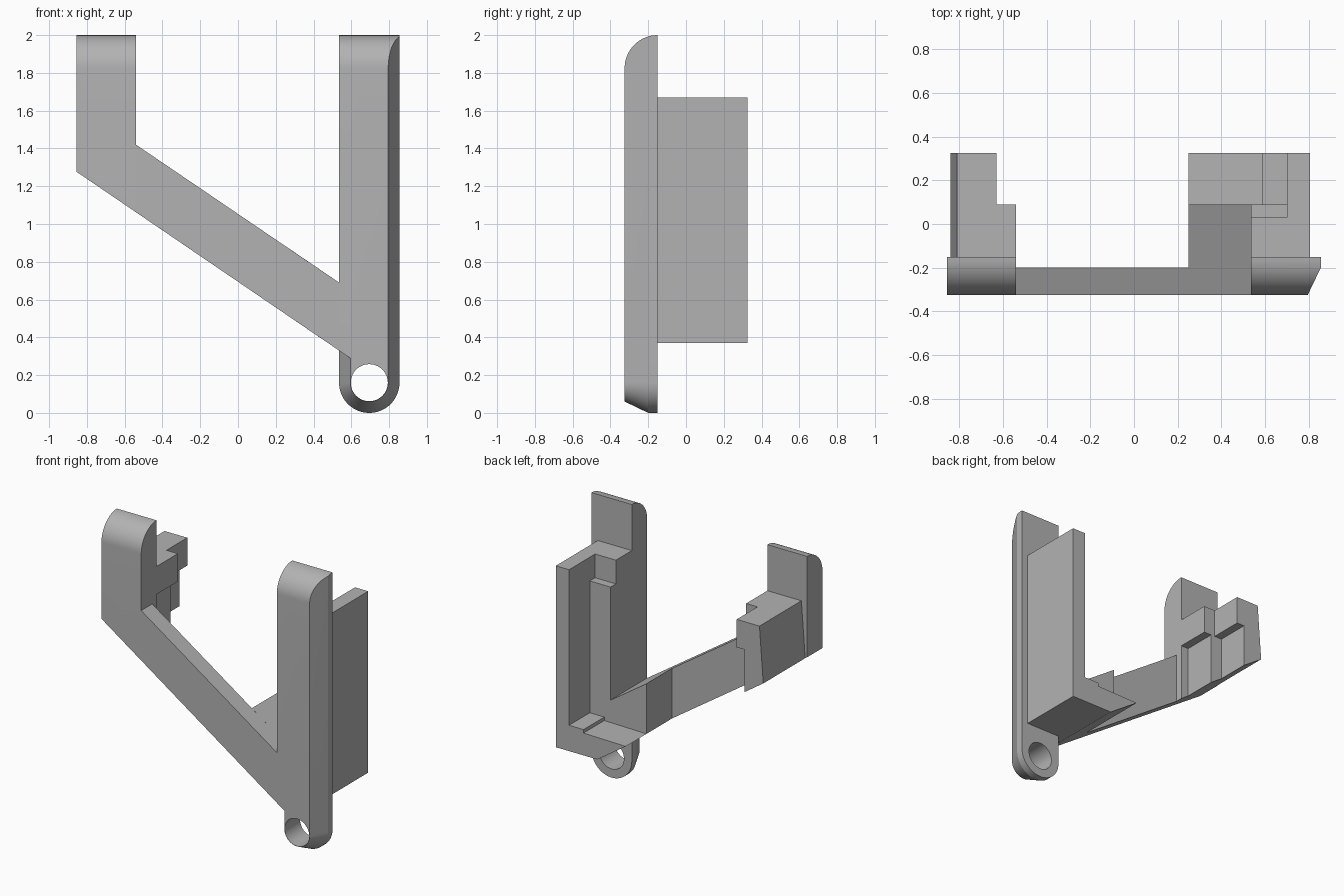
import bpy, bmesh
from math import pi, sin, cos

if "Cube" in bpy.data.objects:
    bpy.data.objects.remove(bpy.data.objects["Cube"], do_unlink=True)

grey = bpy.data.materials.new("plain grey")
grey.use_nodes = True
grey.diffuse_color = (0.45, 0.45, 0.45, 1)
grey.node_tree.nodes["Principled BSDF"].inputs["Base Color"].default_value = grey.diffuse_color

FRONT, CHAMFER, PLATE, BACK = -0.325, -0.2, -0.15, 0.325


def loft(name, rings):
    """Closed solid through matching rings of 3D points."""
    bm = bmesh.new()
    loops = [[bm.verts.new(p) for p in ring] for ring in rings]
    n = len(loops[0])
    for a, b in zip(loops, loops[1:]):
        for i in range(n):
            j = (i + 1) % n
            bm.faces.new((a[i], a[j], b[j], b[i]))
    bm.faces.new(loops[0])
    bm.faces.new(loops[-1])
    bmesh.ops.recalc_face_normals(bm, faces=bm.faces)
    mesh = bpy.data.meshes.new(name)
    bm.to_mesh(mesh)
    bm.free()
    obj = bpy.data.objects.new(name, mesh)
    obj.data.materials.append(grey)
    bpy.context.collection.objects.link(obj)
    return obj


def prism(name, pts, y0, y1):
    """Extrude an x-z outline along y."""
    return loft(name, [[(x, y, z) for x, z in pts] for y in (y0, y1)])


def side_prism(name, pts, x0, x1):
    """Extrude a y-z outline along x."""
    return loft(name, [[(x, y, z) for y, z in pts] for x in (x0, x1)])


def cut(obj, tool, mode):
    mod = obj.modifiers.new("cut", "BOOLEAN")
    mod.operation, mod.object, mod.solver = mode, tool, "EXACT"
    bpy.context.view_layer.objects.active = obj
    bpy.ops.object.modifier_apply(modifier=mod.name)
    bpy.data.objects.remove(tool, do_unlink=True)


def smooth(obj):
    bpy.ops.object.select_all(action="DESELECT")
    obj.select_set(True)
    bpy.context.view_layer.objects.active = obj
    bpy.ops.object.shade_smooth_by_angle(angle=0.4)


def low(x):
    """Lower edge line of the diagonal arm."""
    return 1.28 - 0.681 * (x + 0.86)


def rounded_side(bottom):
    """Side outline with a rounded upper front corner."""
    r = PLATE - FRONT
    arc = [(PLATE - r * cos(t), 2 - r + r * sin(t)) for t in [pi / 2 * i / 16 for i in range(17)]]
    return [(PLATE, bottom), (FRONT, bottom)] + arc


# Right post: rounded foot, bevelled rim, rounded top, round eye
CX, R = 0.695, 0.16


def post_outline(y, r):
    arc = [pi + pi * i / 32 for i in range(33)]
    pts = [(CX + r * cos(t), y, R + r * sin(t)) for t in arc]
    return pts + [(CX + r, y, 2.05), (CX - r, y, 2.05)]


post = loft("right_post", [post_outline(FRONT, R - 0.06), post_outline(CHAMFER, R),
                           post_outline(PLATE, R)])
cut(post, side_prism("top_rounding", rounded_side(-0.1), 0.4, 1), "INTERSECT")
eye = [(CX + 0.098 * cos(2 * pi * i / 48), R + 0.098 * sin(2 * pi * i / 48)) for i in range(48)]
cut(post, prism("eye_cutter", eye, -0.5, 0), "DIFFERENCE")
smooth(post)
inner = side_prism("right_post_inner_side", rounded_side(0.4), 0.535, 0.7)
smooth(inner)

# Left post, trimmed below along the arm
left = side_prism("left_post", rounded_side(0.9), -0.855, -0.54)
trim = prism("post_trim", [(-1, low(-1)), (-0.4, low(-0.4)), (-0.4, 0.5), (-1, 0.5)], -0.5, 0)
cut(left, trim, "DIFFERENCE")
smooth(left)

# Diagonal arm
prism("diagonal_arm", [(-0.855, low(-0.855)), (-0.855, 1.5), (-0.54, 1.42), (0.535, 0.69),
                       (0.595, 0.65), (0.595, low(0.595))], FRONT, CHAMFER)

# Right bracket: web with gusset, upper step, rim and wedge foot
BASE, TOP = 0.37, 1.67
prism("right_web", [(0.25, low(0.25)), (0.476, BASE), (0.805, BASE), (0.805, 1.5),
                    (0.535, 1.5), (0.535, 0.69), (0.25, 0.884)], CHAMFER, 0.09)
prism("right_web_top", [(0.535, 1.4), (0.805, 1.4), (0.805, TOP), (0.535, TOP)], CHAMFER, 0.03)
prism("right_rim", [(0.7, BASE), (0.805, BASE), (0.805, TOP), (0.7, TOP)], CHAMFER, BACK)
prism("right_wedge_foot", [(0.25, low(0.25)), (0.476, BASE), (0.75, BASE), (0.75, 0.555),
                           (0.585, 0.555), (0.585, 0.53)], CHAMFER, BACK)


# Left bracket: two hooked blocks, undercut on the inner side
def hook(name, x_top, x_low, x_in, y1):
    step = x_in - 0.06
    prism(name, [(x_top, TOP), (x_in, TOP), (x_in, 1.47), (step, 1.47),
                 (step, low(step)), (x_low, low(x_low))], CHAMFER, y1)


hook("left_outer_hook", -0.81, -0.84, -0.63, BACK)
hook("left_inner_hook", -0.75, -0.75, -0.54, 0.09)
